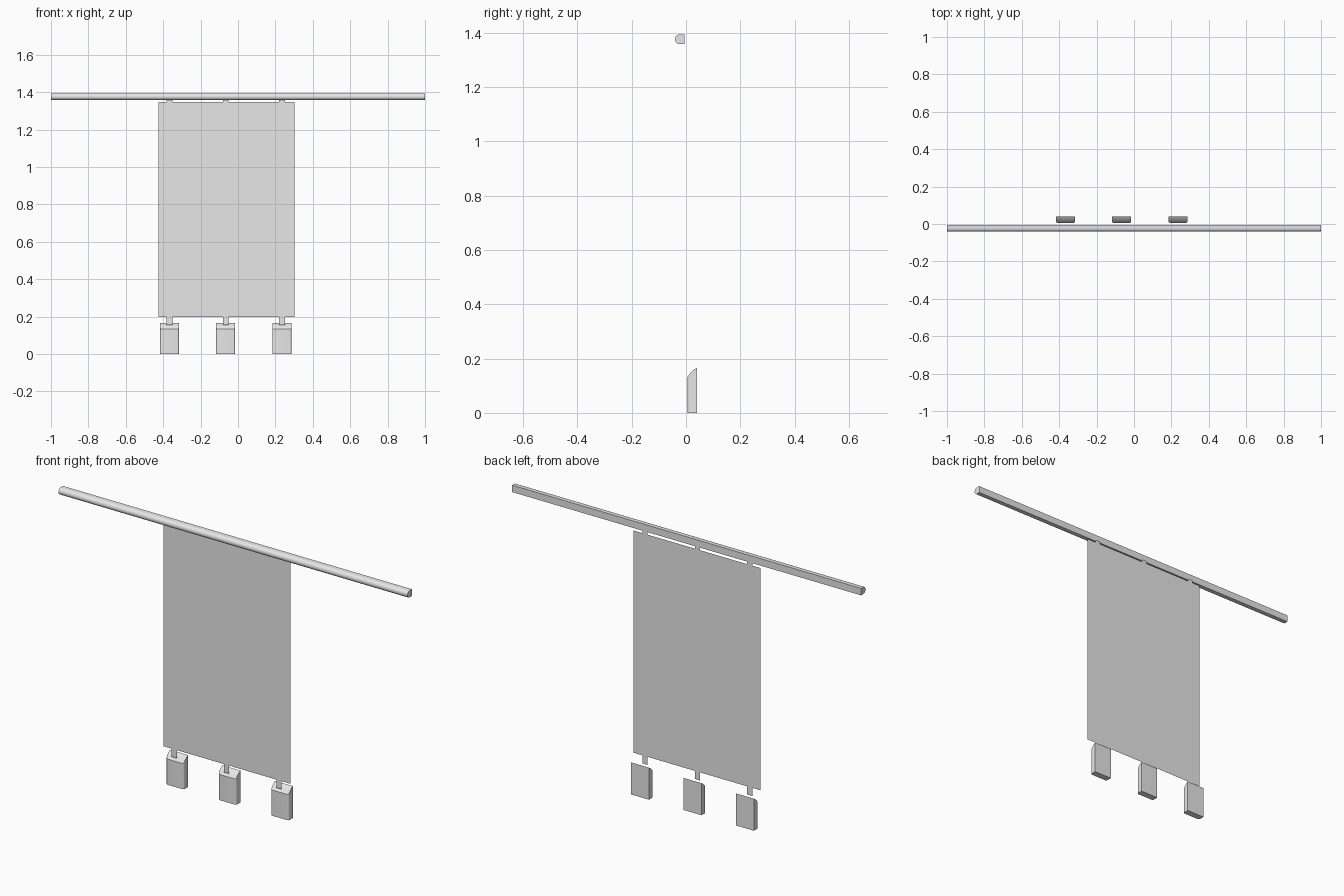
import bpy, bmesh, math
from mathutils import Vector

if "Cube" in bpy.data.objects:
    bpy.data.objects.remove(bpy.data.objects["Cube"], do_unlink=True)

grey = bpy.data.materials.new("light grey")
grey.use_nodes = True
grey.diffuse_color = (0.8, 0.8, 0.8, 1)
grey.node_tree.nodes["Principled BSDF"].inputs["Base Color"].default_value = (0.8, 0.8, 0.8, 1)


def finish(bm, name, smooth=False, angle=35):
    mesh = bpy.data.meshes.new(name)
    bm.to_mesh(mesh)
    bm.free()
    mesh.materials.append(grey)
    obj = bpy.data.objects.new(name, mesh)
    bpy.context.collection.objects.link(obj)
    if smooth:
        bpy.ops.object.select_all(action='DESELECT')
        obj.select_set(True)
        bpy.context.view_layer.objects.active = obj
        bpy.ops.object.shade_smooth_by_angle(angle=math.radians(angle))
    return obj


def prism(points, direction):
    """Extrude a closed outline of 3D points into a solid."""
    bm = bmesh.new()
    face = bm.faces.new([bm.verts.new(p) for p in points])
    out = bmesh.ops.extrude_face_region(bm, geom=[face], use_keep_orig=True)
    moved = [g for g in out["geom"] if isinstance(g, bmesh.types.BMVert)]
    bmesh.ops.translate(bm, verts=moved, vec=direction)
    bmesh.ops.recalc_face_normals(bm, faces=bm.faces)
    return bm


def arc(cy, cx, r, start, end, steps):
    return [(cy + r * math.cos(a), cx + r * math.sin(a)) for a in
            (math.radians(start + (end - start) * i / steps) for i in range(steps + 1))]


def sheet(name, x0, x1, z0, z1):
    bm = bmesh.new()
    bm.faces.new([bm.verts.new(p) for p in
                  ((x0, 0, z0), (x1, 0, z0), (x1, 0, z1), (x0, 0, z1))])
    return finish(bm, name)


# Rail: flat back, half-round front
back, radius, mid = -0.005, 0.018, 1.376
outline = [(back, mid + radius)] + arc(-0.023, mid, radius, 90, 270, 12) + [(back, mid - radius)]
finish(prism([(-1, y, z) for y, z in outline], (2, 0, 0)), "rail", True)

# Hanging panel
bottom, top = 0.197, 1.348
sheet("panel", -0.426, 0.302, bottom, top)


def weight(name, cx):
    """Block with rounded front corners and a curved sloping top."""
    half, r, front, rear = 0.051, 0.009, 0.006, 0.04
    plan = [(cx + half, rear), (cx - half, rear)]
    plan += arc(cx - half + r, front + r, r, 180, 270, 5)
    plan += arc(cx + half - r, front + r, r, 270, 360, 5)
    bm = prism([(x, y, 0) for x, y in plan], (0, 0, 0.17))
    slope = [(0.04, 0.166), (0.029, 0.159), (0.017, 0.148), (0.006, 0.133)]
    for (ya, za), (yb, zb) in zip(slope, slope[1:]):
        cut = bmesh.ops.bisect_plane(
            bm, geom=bm.verts[:] + bm.edges[:] + bm.faces[:], dist=1e-6,
            plane_co=Vector((0, ya, za)),
            plane_no=Vector((0, zb - za, ya - yb)), clear_outer=True)
        rim = [e for e in bm.edges if e.is_boundary]
        bmesh.ops.holes_fill(bm, edges=rim, sides=0)
    bmesh.ops.recalc_face_normals(bm, faces=bm.faces)
    finish(bm, name, True)


# Tabs at the top and bottom, with a weight below each pair
for side, x in (("right", -0.366), ("middle", -0.066), ("left", 0.235)):
    sheet("upper_tab_" + side, x - 0.015, x + 0.015, top, 1.362)
    sheet("lower_tab_" + side, x - 0.015, x + 0.015, 0.155, bottom)
    weight("weight_" + side, x)
